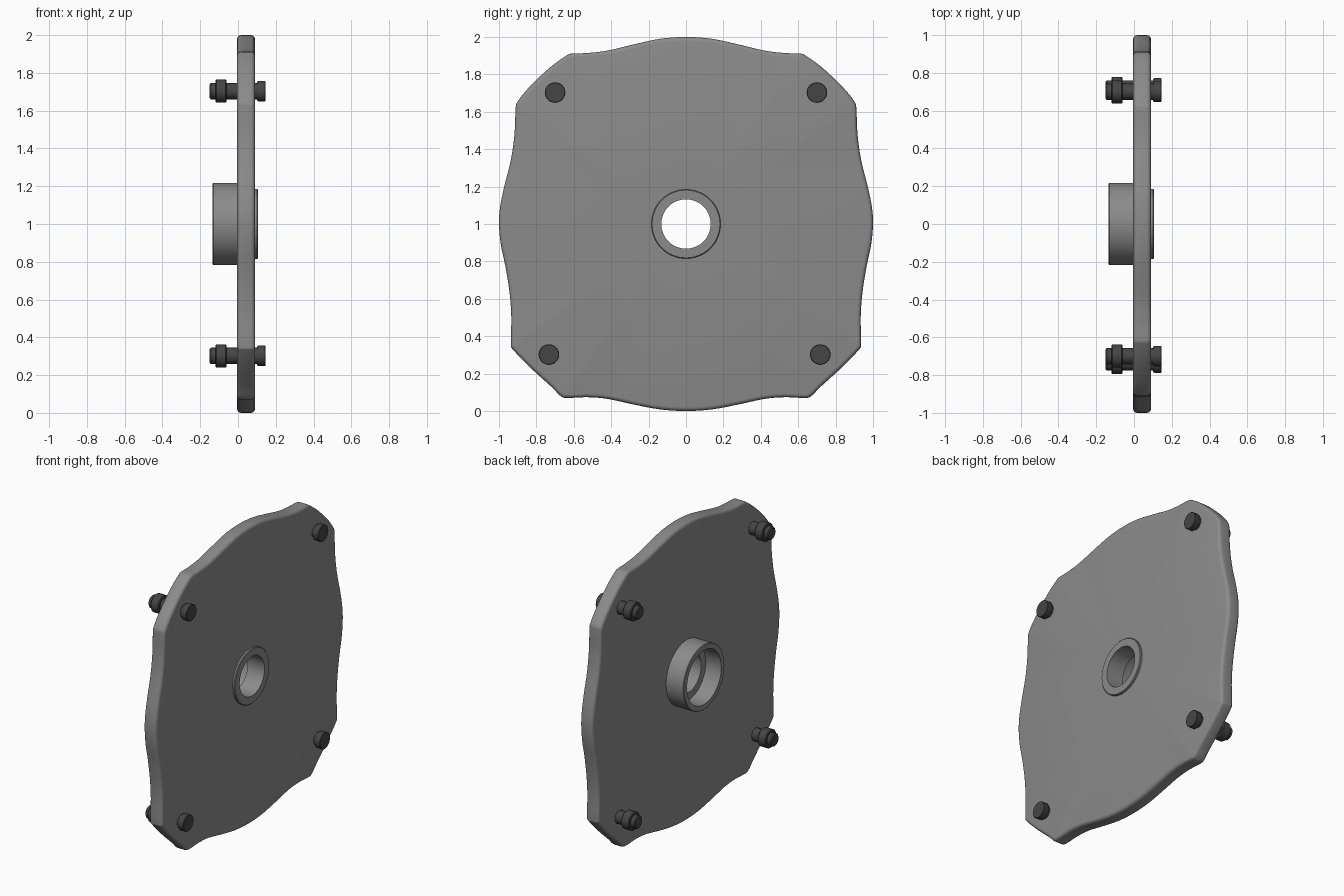
import bpy, bmesh, math
from mathutils import Vector

cube = bpy.data.objects.get("Cube")
if cube:
    bpy.data.objects.remove(cube, do_unlink=True)


def material(name, value):
    m = bpy.data.materials.new(name)
    m.use_nodes = True
    colour = (value, value, value, 1)
    m.diffuse_color = colour
    m.node_tree.nodes["Principled BSDF"].inputs["Base Color"].default_value = colour
    return m


steel = material("mid grey", 0.26)
dark = material("dark grey", 0.06)


def loft(name, rings, mat, closed=False):
    """Skin a list of equal-length point rings; closed joins last to first."""
    bm = bmesh.new()
    loops = [[bm.verts.new(p) for p in ring] for ring in rings]
    pairs = list(zip(loops, loops[1:]))
    if closed:
        pairs.append((loops[-1], loops[0]))
    for a, b in pairs:
        for i in range(len(a)):
            j = (i + 1) % len(a)
            bm.faces.new((a[i], a[j], b[j], b[i]))
    bmesh.ops.remove_doubles(bm, verts=bm.verts, dist=1e-5)
    bmesh.ops.recalc_face_normals(bm, faces=bm.faces)
    mesh = bpy.data.meshes.new(name)
    bm.to_mesh(mesh)
    bm.free()
    mesh.materials.append(mat)
    obj = bpy.data.objects.new(name, mesh)
    bpy.context.collection.objects.link(obj)
    bpy.ops.object.select_all(action='DESELECT')
    obj.select_set(True)
    bpy.context.view_layer.objects.active = obj
    bpy.ops.object.shade_smooth_by_angle(angle=math.radians(38))
    return obj


def circle(x, r, y=0.0, z=1.0, n=48):
    return [(x, y + r * math.cos(t), z + r * math.sin(t))
            for t in (2 * math.pi * i / n for i in range(n))]


def smooth_curve(pts, steps=4):
    """Closed Catmull-Rom curve through the points."""
    out, n = [], len(pts)
    for i in range(n):
        a, b, c, d = (pts[(i + k) % n] for k in (-1, 0, 1, 2))
        for s in range(steps):
            t = s / steps
            out.append(0.5 * (2 * b + (c - a) * t + (2 * a - 5 * b + 4 * c - d) * t ** 2
                              + (3 * b - a - 3 * c + d) * t ** 3))
    return out


# Plate outline, one half from top to bottom, mirrored across y
half = [(0, 2), (.14, 1.99), (.28, 1.96), (.42, 1.927), (.53, 1.914), (.61, 1.911),
        (.64, 1.9), (.73, 1.835), (.84, 1.73), (.9, 1.655), (.911, 1.615),
        (.917, 1.48), (.937, 1.34), (.972, 1.2), (.994, 1.09), (1, 1),
        (.99, .89), (.965, .77), (.943, .63), (.934, .5), (.936, .36),
        (.922, .325), (.83, .23), (.72, .13), (.67, .08), (.635, .07),
        (.53, .074), (.42, .065), (.28, .035), (.14, .009), (0, 0)]
half = [Vector((y, z - 1)) for y, z in half]
outline = smooth_curve(half + [Vector((-p.x, p.y)) for p in half[-2:0:-1]])


def plate_ring(x, inset):
    return [(x, q.x, 1 + q.y) for q in (p - p.normalized() * inset for p in outline)]


def bore_ring(x, r):
    return [(x, q.x, 1 + q.y) for q in (p.normalized() * r for p in outline)]


# Wavy plate with rounded rim and a central opening
back, front, rim = -0.005, 0.09, 0.022
rings = [bore_ring(back, 0.16)]
arc = [math.radians(a) for a in (0, 22.5, 45, 67.5, 90)]
rings += [plate_ring(back + rim * (1 - math.sin(a)), rim * (1 - math.cos(a)))
          for a in reversed(arc)]
rings += [plate_ring(front - rim * (1 - math.sin(a)), rim * (1 - math.cos(a))) for a in arc]
rings.append(bore_ring(front, 0.16))
loft("plate", rings, steel, closed=True)

# Hub: tube at the back with a stepped bore, low collar at the front
hub = [(-.135, .182), (-.135, .214), (-.131, .218), (.02, .218), (.02, .185),
       (.101, .185), (.105, .181), (.105, .132), (-.02, .132), (-.02, .182)]
loft("hub", [circle(x, r, n=64) for x, r in hub], steel, closed=True)

# Corner bolts: head in front, shank through the plate, round nut behind
bolt = [(.145, 0), (.145, .052), (.142, .055), (.108, .055), (.1, .049), (.1, .043),
        (-.144, .043), (-.15, .036), (-.15, 0)]
nut = [(-.06, .04), (-.06, .056), (-.065, .061), (-.115, .061), (-.12, .056), (-.12, .04)]
places = {"upper_left": (.70, 1.703), "upper_right": (-.70, 1.703),
          "lower_left": (.718, .302), "lower_right": (-.733, .302)}
for name, (y, z) in places.items():
    loft("bolt_" + name, [circle(x, r, y, z, 32) for x, r in bolt], dark)
    loft("nut_" + name, [circle(x, r, y, z, 32) for x, r in nut], dark, closed=True)
